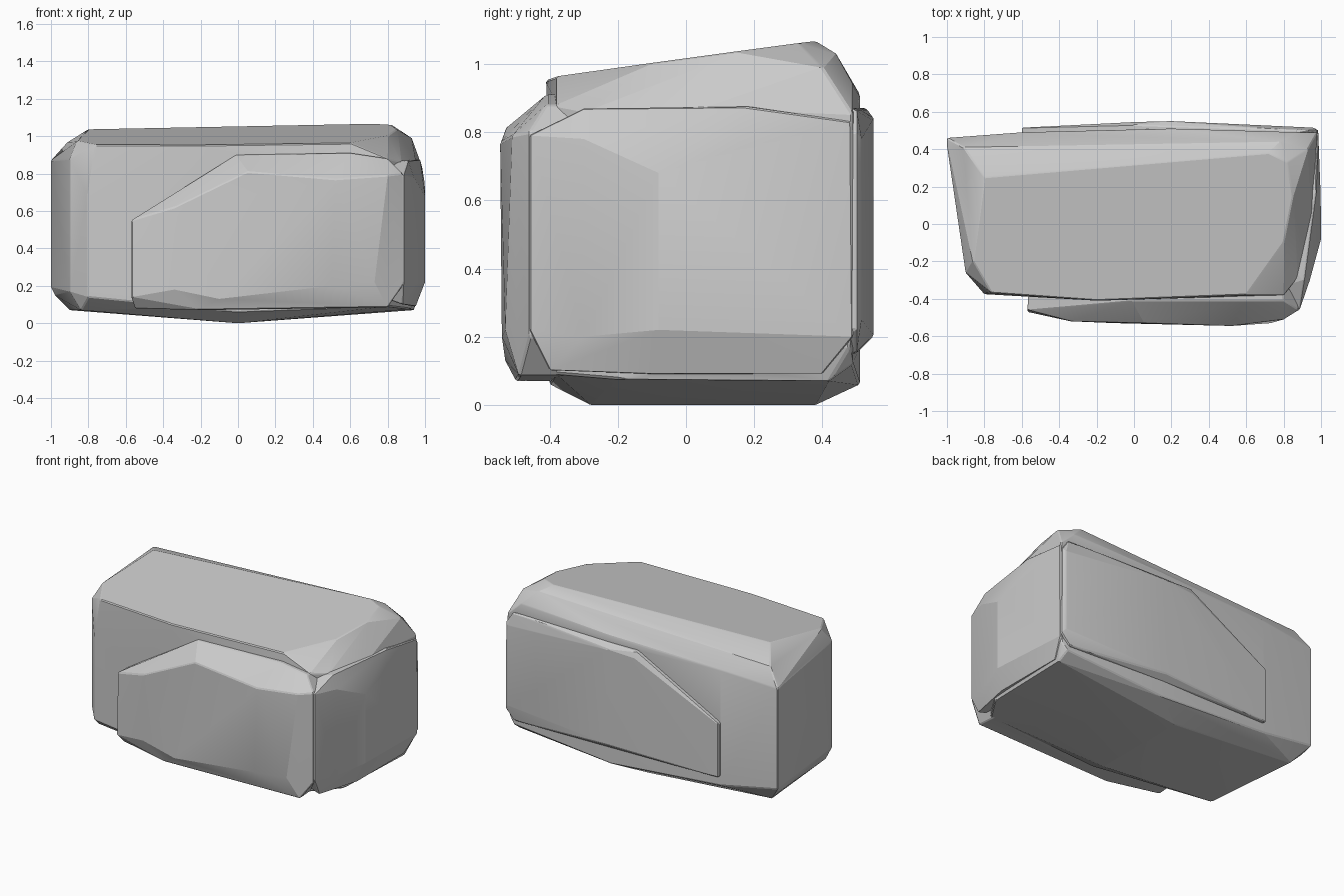
import bpy, bmesh, math


def hull(name, pts):
    """Convex chunk of stone with lightly worn edges."""
    bm = bmesh.new()
    for p in pts:
        bm.verts.new(p)
    res = bmesh.ops.convex_hull(bm, input=bm.verts)
    junk = {g for g in res["geom_interior"] + res["geom_unused"]
            if isinstance(g, bmesh.types.BMVert)}
    bmesh.ops.delete(bm, geom=list(junk), context='VERTS')
    bmesh.ops.dissolve_limit(bm, angle_limit=math.radians(2),
                             verts=bm.verts, edges=bm.edges)
    bmesh.ops.recalc_face_normals(bm, faces=bm.faces)
    me = bpy.data.meshes.new(name)
    bm.to_mesh(me)
    bm.free()
    ob = bpy.data.objects.new(name, me)
    bpy.context.collection.objects.link(ob)
    bev = ob.modifiers.new("worn", 'BEVEL')
    bev.width = 0.006
    bev.segments = 1
    bev.limit_method = 'ANGLE'
    bev.angle_limit = math.radians(25)
    return ob


def slab(sign, outline, face, root):
    """Slab on the front (-1) or back (+1): outline (x, y, z) edge run inward plus face."""
    pts = [(x, sign * y, z) for x, y, z in outline + face]
    return pts + [(x * 0.97, sign * root, z) for x, y, z in outline]


# Main boulder: sloping top
top = [(x, y, 1.01 + 0.135 * y + 0.008 * x) for x, y in [
    (-0.80, 0.25), (0.72, 0.38), (0.82, 0.33), (0.85, 0.15), (0.80, -0.10),
    (0.60, -0.38), (-0.20, -0.41), (-0.76, -0.37), (-0.86, -0.20)]]
# Shoulder under the top
shoulder = [
    (-1.0, 0.46, 0.86), (-1.0, 0.42, 0.87), (-0.91, 0.41, 0.97),
    (-0.60, 0.49, 0.89), (0.20, 0.51, 0.91), (0.88, 0.49, 0.94),
    (0.78, 0.44, 1.03), (0.93, 0.40, 0.99), (0.98, 0.49, 0.85),
    (0.95, 0.05, 0.87), (0.88, -0.28, 0.86), (0.80, -0.38, 0.88),
    (-0.80, -0.375, 0.68), (-0.90, -0.26, 0.88)]
# Lower walls and keeled underside
base = [
    (-1.0, 0.46, 0.19), (-0.98, 0.40, 0.15), (-0.90, -0.26, 0.17),
    (-0.80, -0.375, 0.14), (-0.90, 0.38, 0.07), (-0.84, -0.28, 0.07),
    (-0.60, 0.49, 0.12), (0.20, 0.51, 0.06), (0.93, 0.49, 0.12),
    (0.0, -0.28, 0.0), (0.0, 0.38, 0.0), (0.0, -0.40, 0.06),
    (0.94, 0.42, 0.07), (0.92, -0.20, 0.075), (0.80, -0.38, 0.09),
    (0.97, 0.48, 0.17), (0.95, 0.05, 0.12)]
body = hull("boulder", top + shoulder + base)

# Front slab
front = hull("front_slab", slab(-1, [
    (-0.57, 0.47, 0.14), (-0.57, 0.46, 0.55), (-0.01, 0.41, 0.90),
    (0.60, 0.41, 0.91), (0.80, 0.41, 0.88), (0.88, 0.46, 0.80),
    (0.88, 0.46, 0.20), (0.80, 0.49, 0.085), (-0.20, 0.50, 0.07),
    (-0.55, 0.42, 0.08)], [
    (-0.34, 0.52, 0.18), (-0.34, 0.52, 0.62), (0.05, 0.53, 0.81),
    (0.52, 0.545, 0.77), (0.80, 0.51, 0.79), (0.73, 0.53, 0.22),
    (0.50, 0.54, 0.20), (-0.10, 0.53, 0.13)], 0.20))

# Back slab
back = hull("back_slab", slab(1, [
    (-0.60, 0.515, 0.18), (-0.60, 0.515, 0.54), (0.0, 0.53, 0.87),
    (0.93, 0.50, 0.87), (0.98, 0.50, 0.80), (0.985, 0.50, 0.22),
    (0.92, 0.50, 0.15), (0.20, 0.52, 0.16)], [
    (0.20, 0.55, 0.84), (0.0, 0.545, 0.83), (0.20, 0.55, 0.20),
    (0.96, 0.515, 0.78), (0.96, 0.515, 0.25)], 0.30))

# Right slab: wall corners as (x, y, low z, high z), plus its top ledge
walls = [(0.885, -0.46, 0.22, 0.79), (0.94, -0.30, 0.20, 0.78),
         (1.0, -0.08, 0.22, 0.68), (0.998, 0.15, 0.22, 0.75),
         (0.985, 0.49, 0.20, 0.83), (0.60, 0.45, 0.20, 0.85),
         (0.60, -0.40, 0.20, 0.80)]
ledge = [(0.91, -0.30, 0.87), (0.975, 0.18, 0.875), (0.60, 0.0, 0.87),
         (0.88, -0.40, 0.10), (0.95, -0.10, 0.09), (0.95, 0.40, 0.09)]
right = hull("right_slab", [(x, y, z) for x, y, a, b in walls
                            for z in (a, b)] + ledge)

# Fuse the chunks into one stone
for part in (front, back, right):
    part.hide_render = True
    m = body.modifiers.new("fuse", 'BOOLEAN')
    m.operation = 'UNION'
    m.solver = 'EXACT'
    m.object = part
bpy.context.view_layer.update()
dg = bpy.context.evaluated_depsgraph_get()
mesh = bpy.data.meshes.new_from_object(body.evaluated_get(dg))
body.modifiers.clear()
body.data = mesh
for part in (front, back, right):
    bpy.data.objects.remove(part)

body.select_set(True)
bpy.context.view_layer.objects.active = body
bpy.ops.object.shade_smooth_by_angle(angle=math.radians(15))
